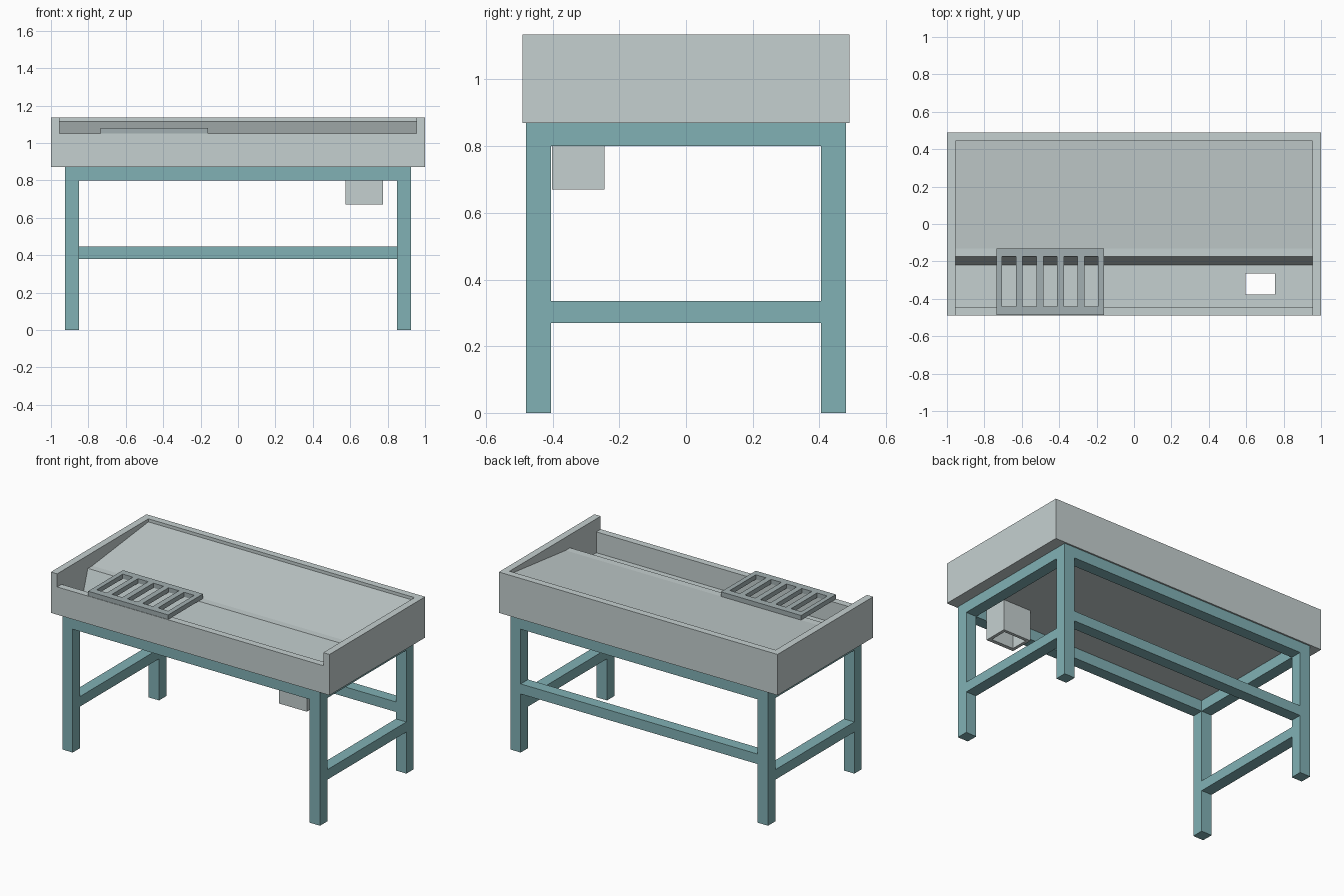
import bpy
import bmesh

if "Cube" in bpy.data.objects:
    bpy.data.objects.remove(bpy.data.objects["Cube"])


def material(name, rgb):
    m = bpy.data.materials.new(name)
    m.diffuse_color = (*rgb, 1)
    m.use_nodes = True
    m.node_tree.nodes["Principled BSDF"].inputs["Base Color"].default_value = m.diffuse_color
    return m


STEEL = material("steel", (0.56, 0.63, 0.63))
TEAL = material("teal_paint", (0.22, 0.44, 0.46))
DARK = material("dark_steel", (0.36, 0.43, 0.44))


def finish(name, bm, mat):
    bmesh.ops.recalc_face_normals(bm, faces=bm.faces)
    me = bpy.data.meshes.new(name)
    bm.to_mesh(me)
    bm.free()
    ob = bpy.data.objects.new(name, me)
    bpy.context.collection.objects.link(ob)
    if mat:
        me.materials.append(mat)
    return ob


def box(name, x, y, z, mat=None):
    bm = bmesh.new()
    bmesh.ops.create_cube(bm, size=1)
    for v in bm.verts:
        for i, (a, b) in enumerate((x, y, z)):
            v.co[i] = a if v.co[i] < 0 else b
    return finish(name, bm, mat)


def extrude_x(name, profile, x0, x1, mat):
    bm = bmesh.new()
    face = bm.faces.new([bm.verts.new((x0, y, z)) for y, z in profile])
    ext = bmesh.ops.extrude_face_region(bm, geom=[face])["geom"]
    verts = [g for g in ext if isinstance(g, bmesh.types.BMVert)]
    bmesh.ops.translate(bm, vec=(x1 - x0, 0, 0), verts=verts)
    return finish(name, bm, mat)


def cut(ob, cutters):
    for c in cutters:
        c.hide_render = True
        mod = ob.modifiers.new("cut", 'BOOLEAN')
        mod.operation = 'DIFFERENCE'
        mod.solver = 'EXACT'
        mod.object = c
        bpy.context.view_layer.objects.active = ob
        bpy.ops.object.modifier_apply(modifier=mod.name)
        bpy.data.objects.remove(c)


# Tray: low front lip, trough, steep step, ledge, gentle slope, back wall
profile = [(-0.49, 0.87), (-0.49, 1.05), (-0.445, 1.05), (-0.445, 0.915),
           (-0.22, 0.915), (-0.175, 1.05), (-0.13, 1.05), (0.445, 1.115),
           (0.445, 1.135), (0.49, 1.135), (0.49, 0.87)]
tray = extrude_x("tray", profile, -0.955, 0.955, STEEL)
HX, HY = (0.595, 0.755), (-0.378, -0.265)
cut(tray, [box("drain_cutter", HX, HY, (0.8, 1.0))])

# Tray end walls
for side, x in (("left", (-1, -0.955)), ("right", (0.955, 1))):
    box(side + "_end_wall", x, (-0.49, 0.49), (0.87, 1.135), STEEL)

# Hollow drain chute below the trough
chute = box("drain_chute", (0.575, 0.775), (-0.402, -0.245), (0.67, 0.87), STEEL)
cut(chute, [box("chute_cutter", HX, HY, (0.6, 0.95))])

# Slotted grate resting on the front lip and the ledge
grate = box("grate", (-0.735, -0.16), (-0.487, -0.13), (1.05, 1.08), DARK)
cut(grate, [box("slot_cutter", (-0.705 + 0.11 * i, -0.632 + 0.11 * i),
                (-0.441, -0.175), (1.0, 1.1)) for i in range(5)])

# Legs
A, B = 0.85, 0.925      # leg range across
C, D = 0.405, 0.48      # leg range in depth
SIDES = (("left", (-B, -A)), ("right", (A, B)))
ENDS = (("front", (-D, -C)), ("back", (C, D)))
for sn, x in SIDES:
    for en, y in ENDS:
        box(f"{en}_{sn}_leg", x, y, (0, 0.87), TEAL)

# Top rails, end stretchers and the single back stretcher
for en, y in ENDS:
    box(en + "_top_rail", (-A, A), y, (0.80, 0.87), TEAL)
for sn, x in SIDES:
    box(sn + "_top_rail", x, (-C, C), (0.80, 0.87), TEAL)
    box(sn + "_stretcher", x, (-C, C), (0.27, 0.335), TEAL)
box("back_stretcher", (-A, A), (C, D), (0.38, 0.445), TEAL)
